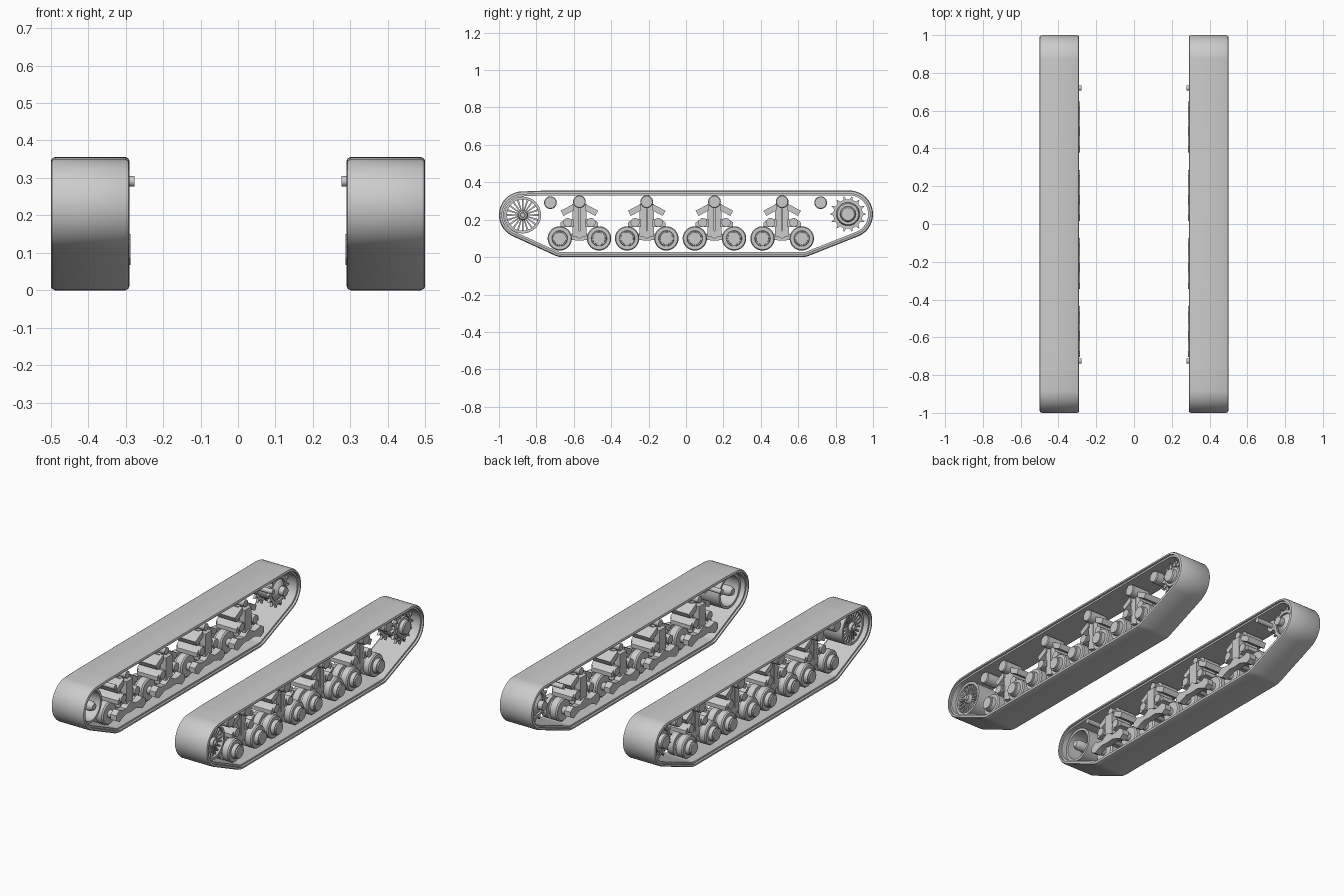
import bpy, bmesh
from math import sin, cos, pi, atan2, acos, hypot, radians

cube = bpy.data.objects.get("Cube")
if cube:
    bpy.data.objects.remove(cube, do_unlink=True)

grey = bpy.data.materials.new("plain_grey")
grey.use_nodes = True
colour = (0.6, 0.6, 0.6, 1)
grey.diffuse_color = colour
grey.node_tree.nodes["Principled BSDF"].inputs["Base Color"].default_value = colour


def finish(name, bm):
    """Turn a left-side bmesh into an object mirrored to the right side."""
    bmesh.ops.recalc_face_normals(bm, faces=bm.faces)
    for f in bm.faces:
        f.smooth = True
    for e in bm.edges:
        e.smooth = e.is_manifold and e.calc_face_angle(pi) < radians(32)
    mesh = bpy.data.meshes.new(name)
    bm.to_mesh(mesh)
    bm.free()
    mesh.materials.append(grey)
    ob = bpy.data.objects.new(name, mesh)
    bpy.context.collection.objects.link(ob)
    ob.modifiers.new("Mirror", "MIRROR")
    return ob


def skin(bm, rings, wrap=False):
    """Bridge matching rings of points, capping the ends unless wrapped."""
    loops = [[bm.verts.new(p) for p in ring] for ring in rings]
    n = len(loops[0])
    pairs = list(zip(loops, loops[1:])) + ([(loops[-1], loops[0])] if wrap else [])
    for a, b in pairs:
        for i in range(n):
            j = (i + 1) % n
            bm.faces.new((a[i], a[j], b[j], b[i]))
    if not wrap:
        bm.faces.new(loops[0])
        bm.faces.new(loops[-1])


def lathe(bm, y, z, profile, wrap=False, segs=32):
    """Revolve (x, radius) pairs about an axle along x."""
    turn = [2 * pi * i / segs for i in range(segs)]
    skin(bm, [[(x, y + r * cos(t), z + r * sin(t)) for t in turn]
              for x, r in profile], wrap)


def rod(bm, y, z, r, x0, x1):
    lathe(bm, y, z, [(x0, r), (x1, r)], segs=24)


def prism(bm, outline, x0, x1):
    skin(bm, [[(x, y, z) for y, z in outline] for x in (x0, x1)])


def box(bm, y0, y1, z0, z1, x0, x1):
    prism(bm, [(y0, z0), (y1, z0), (y1, z1), (y0, z1)], x0, x1)


# Track belt: a band around circles (y, z, radius), counter-clockwise
guides = [(-0.66, 0.1, 0.1), (0.62, 0.1, 0.1), (0.873, 0.229, 0.127),
          (-0.77, 0.255, 0.1), (-0.875, 0.226, 0.125)]


def tangent(a, b):
    d = hypot(b[0] - a[0], b[1] - a[1])
    return atan2(b[1] - a[1], b[0] - a[0]) - acos((a[2] - b[2]) / d)


def belt_outline(inset):
    pts = []
    for i, c in enumerate(guides):
        start = tangent(guides[i - 1], c)
        sweep = (tangent(c, guides[(i + 1) % len(guides)]) - start) % (2 * pi)
        steps = max(3, int(sweep / 0.12))
        for k in range(steps + 1):
            t = start + sweep * k / steps
            pts.append((c[0] + (c[2] - inset) * cos(t), c[1] + (c[2] - inset) * sin(t)))
    return pts


bm = bmesh.new()
half = [(0.093, 0.026), (0.093, 0.016), (0.105, 0.016), (0.105, 0.011),
        (0.102, 0.004), (0.094, 0)]
section = [(0.395 + x, d) for x, d in half] + [(0.395 - x, d) for x, d in reversed(half)]
skin(bm, [[(x, y, z) for y, z in belt_outline(d)] for x, d in section], wrap=True)
finish("track_belt", bm)

# Front idler: open rim, hub and thin spokes
IY, IZ = -0.873, 0.225
bm = bmesh.new()
lathe(bm, IY, IZ, [(0.33, 0.084), (0.33, 0.098), (0.46, 0.098), (0.46, 0.084)], True, 48)
lathe(bm, IY, IZ, [(0.31, 0.018), (0.33, 0.028), (0.455, 0.028), (0.465, 0.022),
                   (0.465, 0.014), (0.475, 0.012)])
for k in range(20):
    t = 2 * pi * k / 20
    blade = [(0.022, -0.003), (0.088, -0.005), (0.088, 0.005), (0.022, 0.003)]
    prism(bm, [(IY + u * cos(t) - v * sin(t), IZ + u * sin(t) + v * cos(t))
               for u, v in blade], 0.42, 0.45)
finish("front_idler", bm)

# Rear sprocket: two toothed rings on a drum with a bolted hub
SY, SZ = 0.866, 0.23
bm = bmesh.new()
TEETH = 14
for x0, x1 in ((0.345, 0.36), (0.435, 0.45)):
    outer, inner = [], []
    for k in range(TEETH * 4):
        t = 2 * pi * k / (TEETH * 4)
        r = 0.099 if k % 4 == 0 else 0.078
        outer.append((SY + r * cos(t), SZ + r * sin(t)))
        inner.append((SY + 0.062 * cos(t), SZ + 0.062 * sin(t)))
    skin(bm, [[(x, y, z) for y, z in ring]
              for ring, x in ((outer, x0), (outer, x1), (inner, x1), (inner, x0))], True)
lathe(bm, SY, SZ, [(0.33, 0.03), (0.345, 0.052), (0.36, 0.064), (0.435, 0.064),
                   (0.455, 0.056), (0.455, 0.042), (0.475, 0.04), (0.48, 0.034)])
rod(bm, SY, SZ, 0.025, 0.30, 0.34)
for k in range(TEETH):
    t = 2 * pi * (k + 0.5) / TEETH
    rod(bm, SY + 0.07 * cos(t), SZ + 0.07 * sin(t), 0.005, 0.44, 0.456)
finish("rear_sprocket", bm)

# Suspension bogies
wheel = [(0.31, 0.022), (0.35, 0.022), (0.35, 0.058), (0.357, 0.065), (0.395, 0.065),
         (0.395, 0.045), (0.415, 0.045), (0.415, 0.065), (0.45, 0.065), (0.457, 0.06),
         (0.457, 0.042), (0.48, 0.04), (0.48, 0.034), (0.487, 0.033)]
half_arm = [(0, 0.15), (0.045, 0.122), (0.08, 0.125), (0.105, 0.135), (0.135, 0.115),
            (0.135, 0.085), (0.105, 0.068), (0.08, 0.08), (0.045, 0.092), (0, 0.088)]
for n, c in enumerate((-0.57, -0.21, 0.152, 0.514), 1):
    bm = bmesh.new()
    for side in (-1, 1):
        lathe(bm, c + side * 0.105, 0.1, wheel)
    finish(f"road_wheels_{n}", bm)

    # Rocker arm linking the two axles
    bm = bmesh.new()
    left = [(c - y, z) for y, z in reversed(half_arm[1:-1])]
    prism(bm, [(c + y, z) for y, z in half_arm] + left, 0.287, 0.325)
    finish(f"rocker_arm_{n}", bm)

    # Bracket column, spring seats and sloped braces
    bm = bmesh.new()
    for side in (-1, 1):
        y0, y1 = sorted((c + side * 0.002, c + side * 0.038))
        box(bm, y0, y1, 0.11, 0.285, 0.33, 0.42)
        prism(bm, [(c + side * y, z) for y, z in
                   ((0.03, 0.285), (0.1, 0.248), (0.085, 0.22), (0.03, 0.25))], 0.31, 0.43)
        prism(bm, [(c + side * y, z) for y, z in
                   ((0.03, 0.2), (0.07, 0.207), (0.1, 0.185), (0.1, 0.162), (0.03, 0.162))],
              0.30, 0.43)
        rod(bm, c + side * 0.062, 0.185, 0.024, 0.29, 0.44)
    box(bm, c - 0.03, c + 0.03, 0.14, 0.27, 0.295, 0.34)
    rod(bm, c, 0.12, 0.02, 0.288, 0.42)
    finish(f"bogie_bracket_{n}", bm)

    # Return roller on top of the bracket
    bm = bmesh.new()
    lathe(bm, c, 0.296, [(0.31, 0.02), (0.35, 0.02), (0.35, 0.034), (0.46, 0.034),
                         (0.465, 0.03)])
    finish(f"return_roller_{n}", bm)

# End return rollers on pins that reach inward
for name, y in (("front", -0.725), ("rear", 0.72)):
    bm = bmesh.new()
    lathe(bm, y, 0.291, [(0.277, 0.014), (0.38, 0.014), (0.38, 0.034), (0.46, 0.034),
                         (0.465, 0.03)])
    finish(f"{name}_support_roller", bm)
